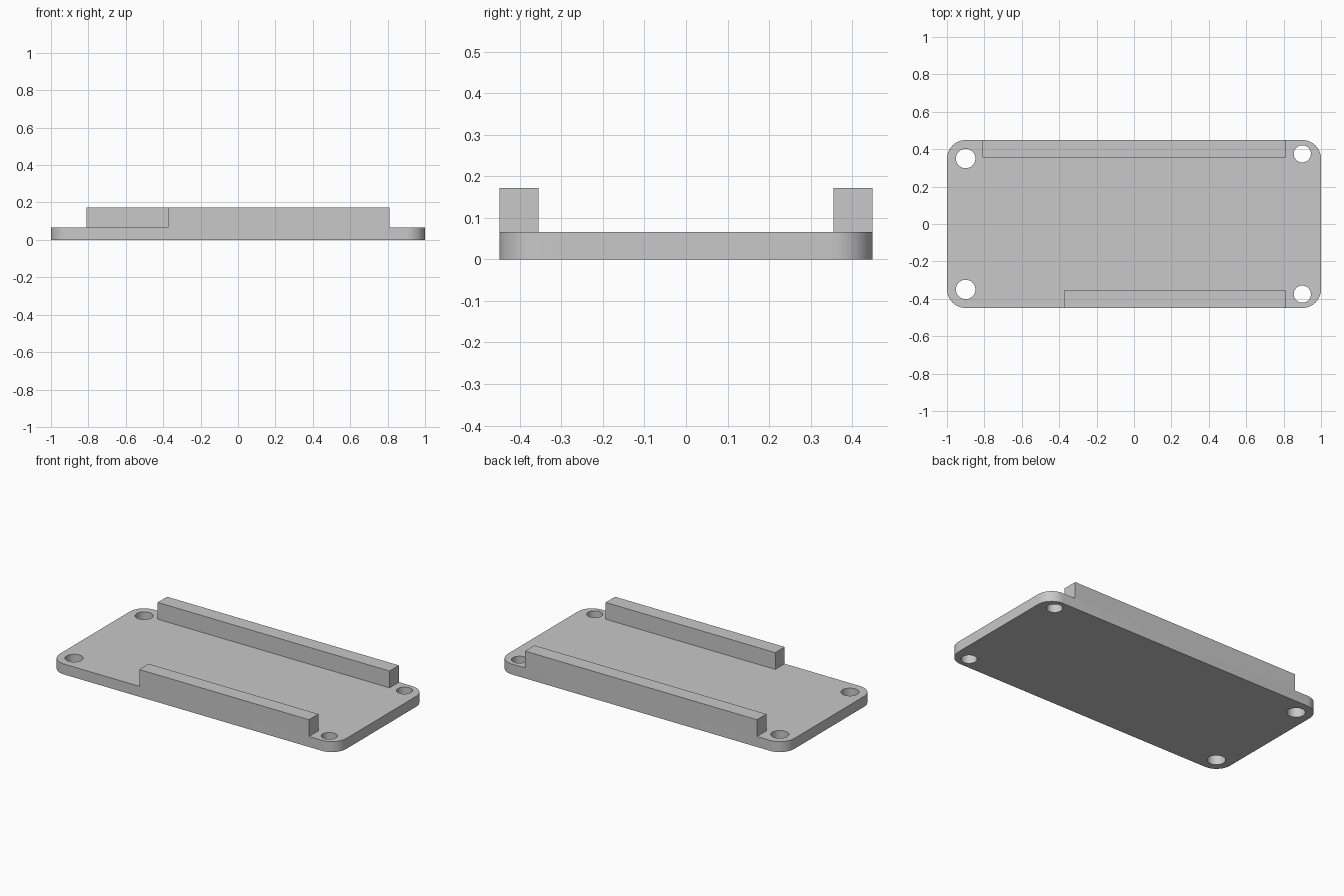
import bpy
import bmesh
from math import radians

default = bpy.data.objects.get("Cube")
if default:
    bpy.data.objects.remove(default, do_unlink=True)

HALF_W, HALF_D = 1.0, 0.449
PLATE_H, RAIL_TOP = 0.066, 0.172
RAIL_INNER = 0.355
CORNER = 0.1

grey = bpy.data.materials.new("light_grey")
grey.use_nodes = True
colour = (0.58, 0.58, 0.58, 1)
grey.diffuse_color = colour
grey.node_tree.nodes["Principled BSDF"].inputs["Base Color"].default_value = colour


def box(name, x0, x1, y0, y1, z0, z1):
    """Axis-aligned box between two corners."""
    bpy.ops.mesh.primitive_cube_add(size=1)
    ob = bpy.context.object
    ob.name = name
    for v in ob.data.vertices:
        v.co = (x1 if v.co.x > 0 else x0,
                y1 if v.co.y > 0 else y0,
                z1 if v.co.z > 0 else z0)
    ob.data.materials.append(grey)
    return ob


# Base plate with rounded vertical corners
plate = box("base_plate", -HALF_W, HALF_W, -HALF_D, HALF_D, 0, PLATE_H)
bm = bmesh.new()
bm.from_mesh(plate.data)
upright = [e for e in bm.edges
           if abs(e.verts[0].co.z - e.verts[1].co.z) > PLATE_H / 2]
bmesh.ops.bevel(bm, geom=upright, offset=CORNER, offset_type='OFFSET',
                segments=12, profile=0.5, affect='EDGES')
bm.to_mesh(plate.data)
bm.free()

# Screw holes: larger and further in on the right end, smaller on the left end
for side, x, y, r in (("right", -0.9, 0.35, 0.052), ("left", 0.9, 0.375, 0.046)):
    for end, sign in (("front", -1), ("back", 1)):
        bpy.ops.mesh.primitive_cylinder_add(
            vertices=48, radius=r, depth=0.4, location=(x, sign * y, 0))
        cutter = bpy.context.object
        cutter.name = f"{end}_{side}_hole_cutter"
        cutter.data.materials.append(grey)
        cutter.hide_render = True
        cutter.hide_viewport = True
        cut = plate.modifiers.new("screw_hole", 'BOOLEAN')
        cut.operation = 'DIFFERENCE'
        cut.solver = 'EXACT'
        cut.object = cutter

# Bake the holes, then drop the cutters
bpy.context.view_layer.update()
evaluated = plate.evaluated_get(bpy.context.evaluated_depsgraph_get())
drilled = bpy.data.meshes.new_from_object(evaluated)
plate.modifiers.clear()
plate.data = drilled
for ob in [o for o in bpy.data.objects if o.name.endswith("_hole_cutter")]:
    bpy.data.objects.remove(ob, do_unlink=True)

bpy.ops.object.select_all(action='DESELECT')
plate.select_set(True)
bpy.context.view_layer.objects.active = plate
bpy.ops.object.shade_smooth_by_angle(angle=radians(30))

# Rails along the long edges; the front one is shorter
box("back_rail", -0.81, 0.81, RAIL_INNER, HALF_D, PLATE_H, RAIL_TOP)
box("front_rail", -0.375, 0.81, -HALF_D, -RAIL_INNER, PLATE_H, RAIL_TOP)
